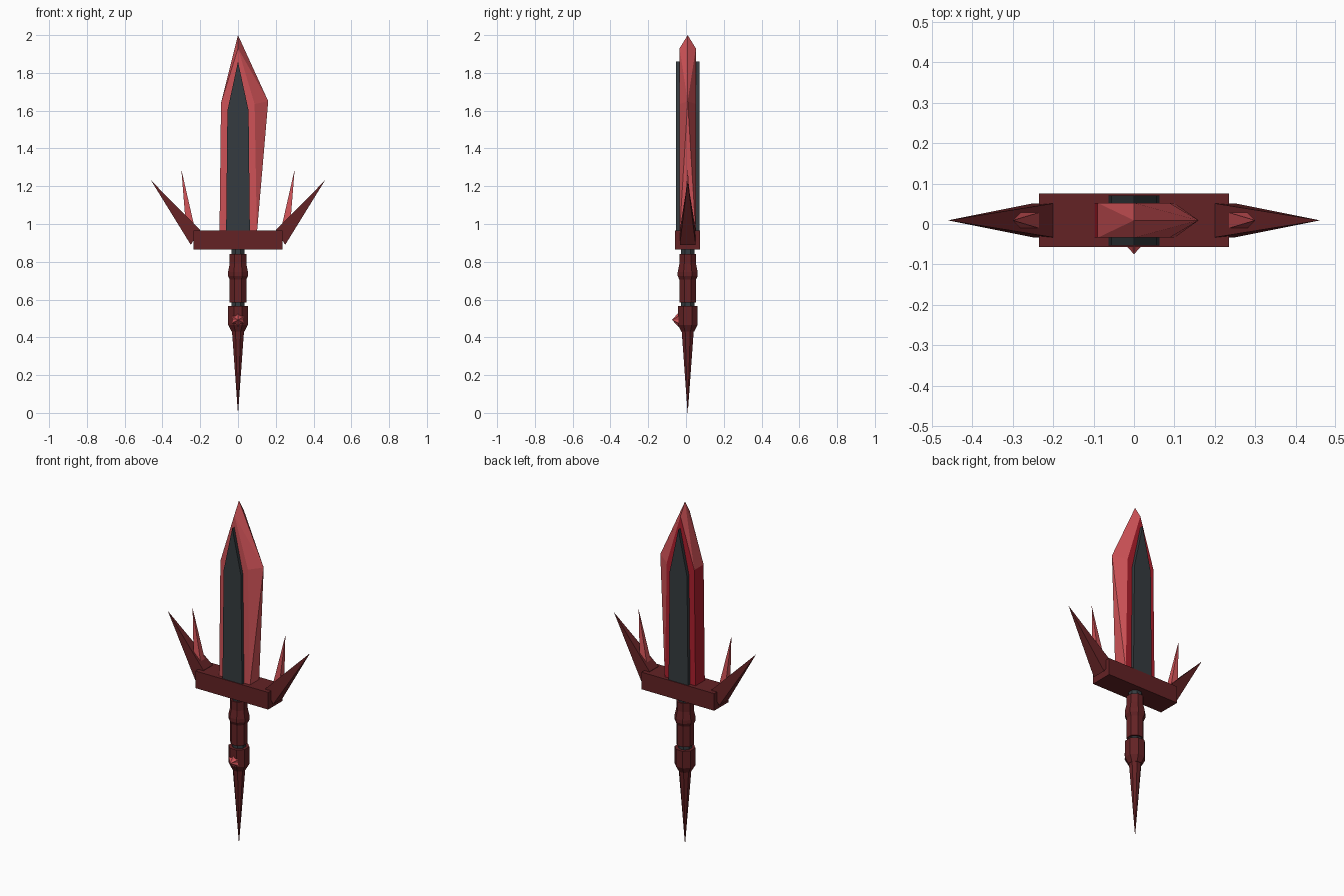
import bpy, bmesh, math
from mathutils import Vector

if "Cube" in bpy.data.objects:
    bpy.data.objects.remove(bpy.data.objects["Cube"])

CY = 0.009  # depth centre of the sword


def material(name, rgb):
    m = bpy.data.materials.new(name)
    m.diffuse_color = (*rgb, 1)
    m.use_nodes = True
    m.node_tree.nodes["Principled BSDF"].inputs["Base Color"].default_value = m.diffuse_color
    return m


LIGHT = material("light red", (0.62, 0.085, 0.095))
DEEP = material("deep red", (0.42, 0.014, 0.026))
MAROON = material("maroon", (0.125, 0.016, 0.018))
BLACK = material("charcoal", (0.036, 0.044, 0.050))


def finish(bm, name, *mats):
    bmesh.ops.recalc_face_normals(bm, faces=bm.faces)
    me = bpy.data.meshes.new(name)
    bm.to_mesh(me)
    bm.free()
    for m in mats:
        me.materials.append(m)
    ob = bpy.data.objects.new(name, me)
    bpy.context.collection.objects.link(ob)
    return ob


def hull(name, points, *mats):
    """Convex faceted solid around a few points (y relative to the centre)."""
    bm = bmesh.new()
    for x, y, z in points:
        bm.verts.new((x, y + CY, z))
    bmesh.ops.convex_hull(bm, input=bm.verts)
    bmesh.ops.dissolve_limit(bm, angle_limit=0.01, verts=bm.verts, edges=bm.edges)
    return finish(bm, name, *mats)


def both(outline, half):
    """Repeat an x-z outline at the front and the back."""
    return [(x, s * half, z) for x, z in outline for s in (-1, 1)]


def turned(name, profile, mat, sides=8):
    """Faceted solid from (radius across flats, z) pairs."""
    bm = bmesh.new()
    rings = []
    for r, z in profile:
        r /= math.cos(math.pi / sides)
        rings.append([bm.verts.new((r * math.cos((i + .5) * math.tau / sides),
                                    CY + r * math.sin((i + .5) * math.tau / sides), z))
                      for i in range(sides)])
    for a, b in zip(rings, rings[1:]):
        for i in range(sides):
            j = (i + 1) % sides
            bm.faces.new((a[i], a[j], b[j], b[i]))
    bm.faces.new(rings[0])
    bm.faces.new(rings[-1])
    return finish(bm, name, mat)


# Blade: flat left side, sharpened wedge on the right
blade = hull("blade", both([(-.098, .95), (-.09, 1.64), (0, 1.93), (.088, 1.635), (.1, .95)], .043)
             + [(.1, 0, .95), (.16, 0, 1.65), (0, 0, 2.0)], LIGHT, DEEP)
for p in blade.data.polygons:
    if p.normal.y > .95 or p.normal.x < -.98:
        p.material_index = 1

# Dark core plate running through the blade
hull("blade_core", both([(-.063, .95), (-.056, 1.6), (0, 1.86), (.056, 1.6), (.063, .95)], .062), BLACK)

# Crossguard
hull("crossguard", both([(-.235, .865), (-.235, .965), (.235, .965), (.235, .865)], .066), MAROON)

# Guard spikes, mirrored left and right
for side, s in (("left", -1), ("right", 1)):
    hull(side + "_guard_spike", both([(s * .25, .89), (s * .2, .968)], .042)
         + [(s * .46, 0, 1.23)], MAROON)
    hull(side + "_inner_spike", both([(s * .233, .995), (s * .28, 1.04)], .02)
         + [(s * .30, 0, 1.29)], LIGHT)

# Handle
turned("handle_core", [(.035, .54), (.035, .88)], BLACK)
turned("grip", [(.044, .585), (.044, .705), (.053, .725), (.053, .745), (.044, .79), (.044, .84)], MAROON)
turned("pommel", [(.034, .43), (.052, .465), (.052, .565)], MAROON)
turned("pommel_spike", [(.0005, 0), (.032, .435)], MAROON)

# Star-cut gem on the front of the pommel
bm = bmesh.new()
tip = bm.verts.new((0, -.075, .493))
ring = [bm.verts.new(((.036, .025)[i % 2] * math.sin(i * math.pi / 6), -.04,
                      .493 + (.036, .025)[i % 2] * math.cos(i * math.pi / 6))) for i in range(12)]
for i in range(12):
    bm.faces.new((ring[i], ring[(i + 1) % 12], tip))
bm.faces.new(ring)
finish(bm, "pommel_gem", LIGHT)
